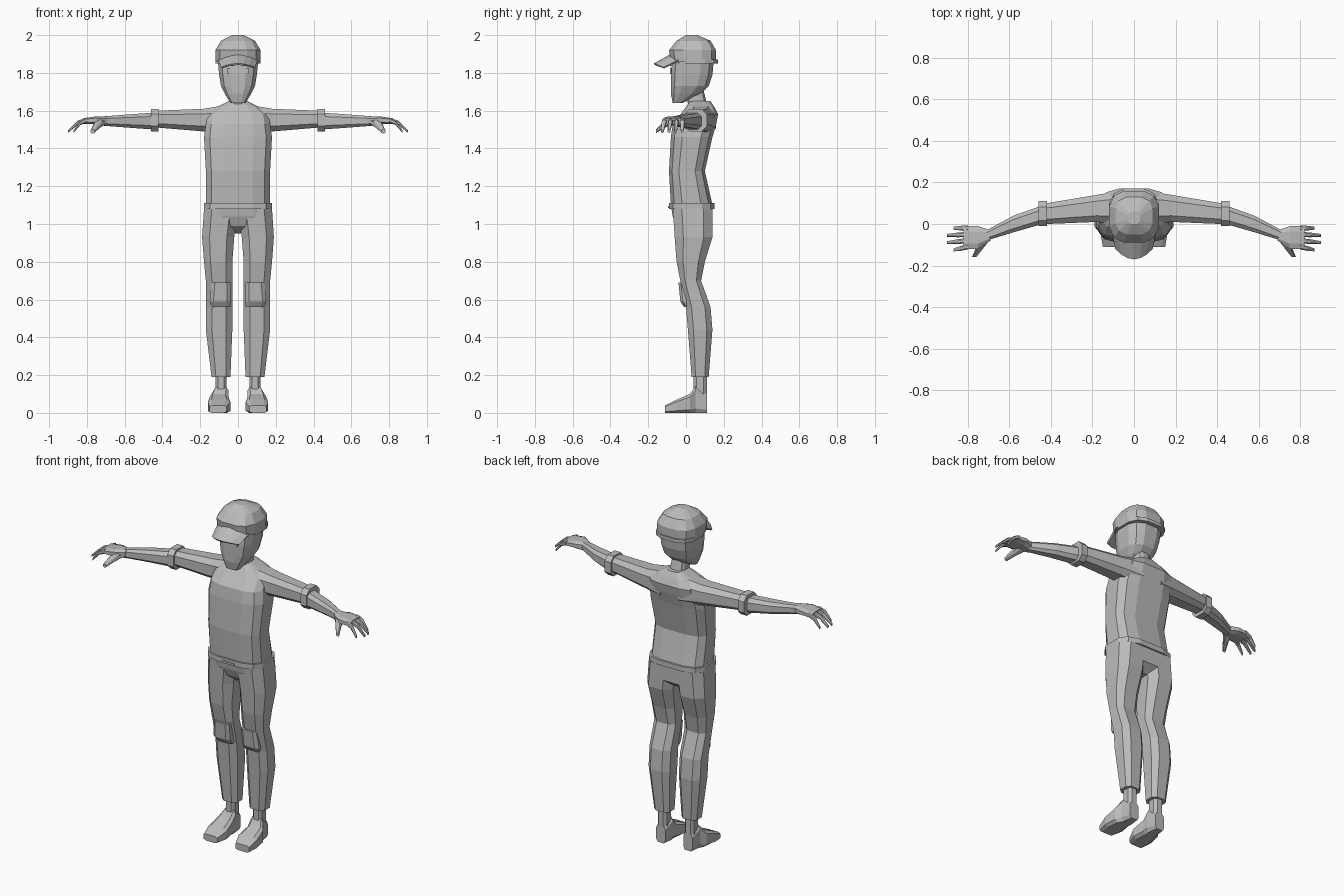
import bpy
import bmesh
from math import cos, sin, pi, copysign

default_cube = bpy.data.objects.get("Cube")
if default_cube:
    bpy.data.objects.remove(default_cube, do_unlink=True)

# One plain colour for the whole figure
colour = (.5, .5, .5, 1)
grey = bpy.data.materials.new("plain_grey")
grey.use_nodes = True
grey.diffuse_color = colour
grey.node_tree.nodes["Principled BSDF"].inputs["Base Color"].default_value = colour


def finish(name, bm, mirror=False):
    """Turn a bmesh into a flat shaded object, optionally mirrored to the right."""
    bmesh.ops.recalc_face_normals(bm, faces=bm.faces)
    mesh = bpy.data.meshes.new(name)
    bm.to_mesh(mesh)
    bm.free()
    mesh.materials.append(grey)
    obj = bpy.data.objects.new(name, mesh)
    bpy.context.collection.objects.link(obj)
    if mirror:
        modifier = obj.modifiers.new("mirror", 'MIRROR')
        modifier.use_mirror_merge = False
    return obj


def rounded_ring(axis, position, a_low, a_high, b_low, b_high, sides, power):
    """Points of a rounded outline that fills the given bounds across an axis."""
    reach = cos(pi / sides) ** power

    def between(low, high, wave):
        offset = copysign(abs(wave) ** power, wave) / reach
        return (low + high) / 2 + (high - low) / 2 * offset

    points = []
    for step in range(sides):
        angle = (step + .5) * 2 * pi / sides
        a = between(a_low, a_high, cos(angle))
        b = between(b_low, b_high, sin(angle))
        points.append({'x': (position, a, b),
                       'y': (a, position, b),
                       'z': (a, b, position)}[axis])
    return points


def loft(name, axis, sections, sides=8, power=.7, mirror=False):
    """Skin rounded rings; a section is (position, low a, high a, low b, high b)."""
    bm = bmesh.new()
    rings = []
    for section in sections:
        points = rounded_ring(axis, *section, sides, power)
        rings.append([bm.verts.new(point) for point in points])
    for lower, upper in zip(rings, rings[1:]):
        for k in range(sides):
            j = (k + 1) % sides
            bm.faces.new((lower[k], lower[j], upper[j], upper[k]))
    bm.faces.new(rings[0])
    bm.faces.new(rings[-1])
    return finish(name, bm, mirror)


def limb(name, axis, sections, power=.7):
    """Loft that is repeated on the other side of the body."""
    return loft(name, axis, sections, power=power, mirror=True)


def centred(name, sections, power=.7):
    """Upright loft, symmetric in x; a section is (z, half width, front, back)."""
    outline = [(z, -half, half, front, back) for z, half, front, back in sections]
    return loft(name, 'z', outline, sides=12, power=power)


def plate(name, centre, size, mirror=False):
    bm = bmesh.new()
    bmesh.ops.create_cube(bm, size=1)
    bmesh.ops.scale(bm, vec=size, verts=bm.verts)
    bmesh.ops.translate(bm, vec=centre, verts=bm.verts)
    return finish(name, bm, mirror)


# Shirt body, hem and neck
centred("shirt", [
    (1.1, .17, -.08, .14),
    (1.28, .17, -.09, .1),
    (1.46, .18, -.08, .14),
    (1.53, .17, -.07, .16),
    (1.58, .16, -.03, .17),
    (1.62, .11, 0, .15),
    (1.65, .05, .02, .13),
], power=.6)
centred("shirt_hem", [(z, .18, -.09, .15) for z in (1.08, 1.11)], power=.6)
plate("hem_clasp", (0, -.09, 1.09), (.08, .01, .01))
centred("neck", [
    (1.6, .05, .02, .12),
    (1.72, .04, -.01, .09),
])

# Head and face
centred("head", [
    (1.64, .04, -.07, -.02),
    (1.69, .07, -.08, .08),
    (1.73, .09, -.08, .12),
    (1.79, .1, -.08, .14),
    (1.9, .11, -.07, .15),
])
plate("eyes", (.045, -.08, 1.81), (.02, .009, .03), mirror=True)
plate("brows", (.045, -.08, 1.84), (.04, .009, .006), mirror=True)

# Cap crown, band and curved visor
centred("cap_crown", [
    (1.86, .12, -.08, .16),
    (1.92, .12, -.09, .16),
    (1.97, .09, -.05, .13),
    (2, .03, 0, .06),
])
centred("cap_band", [(z, .12, -.06, .17) for z in (1.85, 1.87)])


def visor_point(across, out):
    """Point on the visor: across runs side to side, out runs from cap to rim."""
    bend = across * across
    inner = -.08 + .06 * bend
    rim = -.17 + .05 * bend
    return (across * (.11 - .02 * out),
            inner + (rim - inner) * out,
            1.9 - .05 * out - .02 * bend)


bm = bmesh.new()
columns = [[bm.verts.new(visor_point(step / 3, out)) for out in (0, .5, 1)]
           for step in range(-3, 4)]
for right, left in zip(columns, columns[1:]):
    for k in range(2):
        bm.faces.new((right[k], left[k], left[k + 1], right[k + 1]))
visor = finish("cap_visor", bm)
thickness = visor.modifiers.new("thickness", 'SOLIDIFY')
thickness.thickness = .01

# Sleeves with rolled cuffs, then bare forearms
limb("sleeves", 'x', [
    (.06, 0, .16, 1.47, 1.63),
    (.18, .01, .14, 1.49, 1.61),
    (.42, 0, .1, 1.51, 1.6),
])
limb("sleeve_cuffs", 'x', [(x, -.01, .11, 1.49, 1.61) for x in (.42, .46)])
limb("forearms", 'x', [
    (.44, 0, .09, 1.5, 1.59),
    (.58, -.04, .04, 1.51, 1.58),
    (.71, -.08, -.03, 1.52, 1.57),
])

# Hands: palm, four curled fingers and a thumb
limb("palms", 'x', [
    (.69, -.08, -.03, 1.52, 1.57),
    (.75, -.12, -.01, 1.53, 1.57),
    (.82, -.12, -.01, 1.53, 1.56),
])
lengths = {"little": .07, "ring": .1, "middle": .1, "index": .07}
for number, (label, length) in enumerate(lengths.items()):
    path = []
    for t in (0, .5, 1):
        x = .8 + length * t
        y = -.02 - .03 * number - .005 * number * t
        z = 1.55 - .06 * t * t
        radius = .013 - .006 * t * t
        path.append((x, y - radius, y + radius, z - radius, z + radius))
    limb(label + "_fingers", 'x', path)
limb("thumbs", 'y', [
    (-.07, .69, .75, 1.53, 1.56),
    (-.11, .72, .76, 1.51, 1.55),
    (-.16, .76, .78, 1.48, 1.5),
])

# Trousers: hips, legs and knee patches
centred("trouser_hips", [
    (.95, .04, 0, .09),
    (.99, .12, -.05, .14),
    (1.04, .18, -.07, .14),
    (1.1, .18, -.08, .14),
], power=.6)
limb("trouser_legs", 'z', [
    (.19, .04, .14, .03, .12),
    (.44, .03, .17, .01, .14),
    (.56, .03, .17, 0, .13),
    (.7, .03, .17, -.03, .08),
    (.8, .03, .18, -.05, .1),
    (.93, .02, .19, -.06, .14),
    (1.08, 0, .18, -.07, .14),
])
limb("knee_patches", 'z', [
    (.56, .04, .14, -.01, .05),
    (.59, .04, .15, -.03, .05),
    (.69, .04, .14, -.04, .03),
], power=.5)

# Ankles and shoes
limb("ankles", 'z', [(z, .06, .12, .04, .11) for z in (.08, .2)])
limb("shoes", 'y', [
    (-.11, .06, .15, 0, .04),
    (-.05, .04, .16, 0, .07),
    (.02, .05, .15, 0, .1),
    (.05, .05, .13, 0, .14),
    (.11, .06, .12, 0, .1),
], power=.45)
